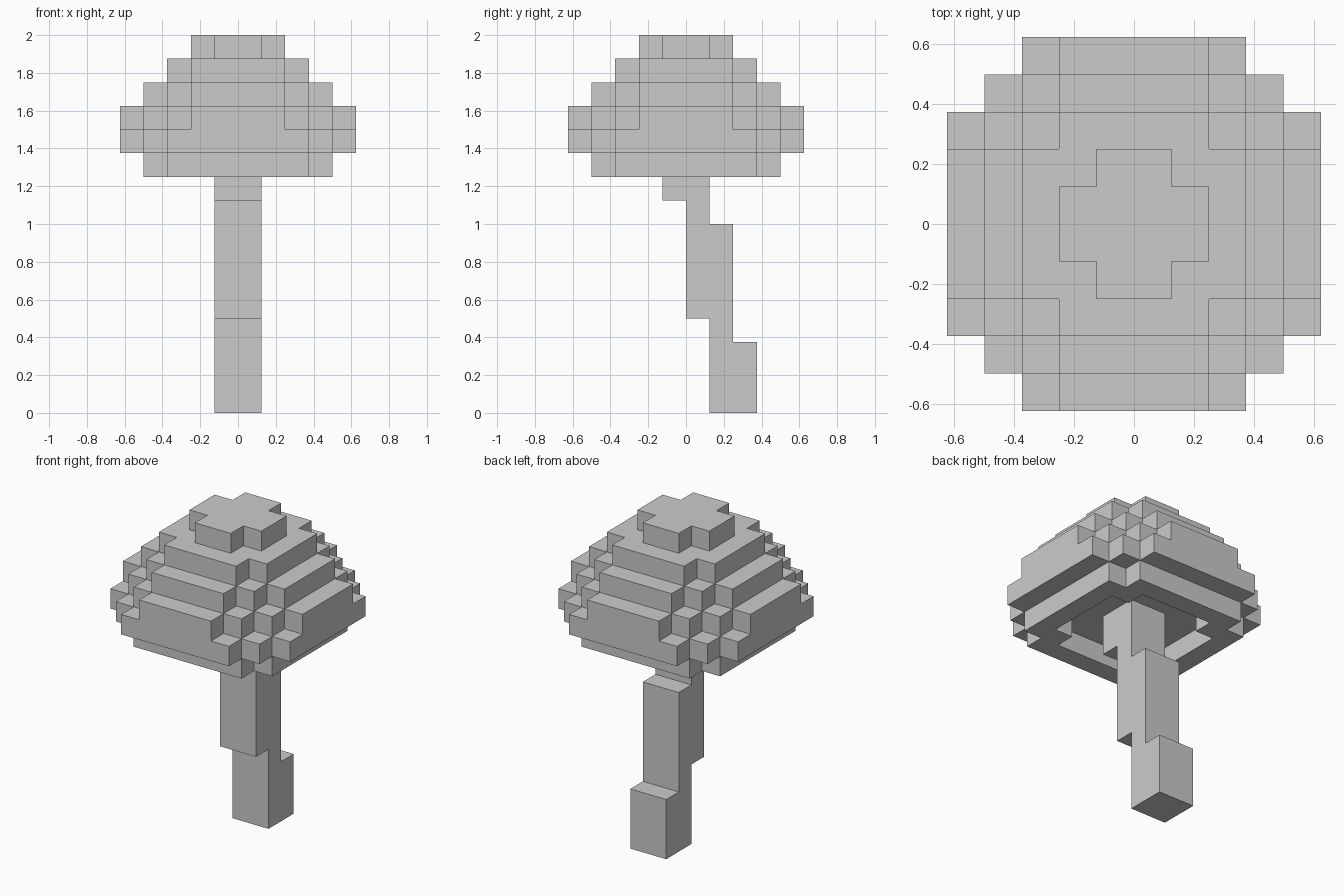
import bpy
import bmesh
from mathutils import Vector

if "Cube" in bpy.data.objects:
    bpy.data.objects.remove(bpy.data.objects["Cube"])

U = 0.125  # voxel edge length


def stairs(z, steps):
    """Cells of one layer: union of centred rectangles (half x, half y)."""
    return {(x, y, z) for a, b in steps
            for x in range(-a, a) for y in range(-b, b)}


def block(x0, x1, y0, y1, z0, z1):
    return {(x, y, z) for x in range(x0, x1)
            for y in range(y0, y1) for z in range(z0, z1)}


def build(name, cells, solid):
    """Mesh only the faces of the cells not covered by a solid neighbour."""
    bm = bmesh.new()
    verts = {}

    def vert(p):
        key = tuple(round(c) for c in p)
        if key not in verts:
            verts[key] = bm.verts.new(Vector(key) * U)
        return verts[key]

    for cell in sorted(cells):
        for axis in range(3):
            for side in (0, 1):
                near = list(cell)
                near[axis] += 2 * side - 1
                if tuple(near) in solid:
                    continue
                i, j = (axis + 1) % 3, (axis + 2) % 3
                loop = []
                for du, dv in ((0, 0), (1, 0), (1, 1), (0, 1)):
                    p = list(cell)
                    p[axis] += side
                    p[i] += du
                    p[j] += dv
                    loop.append(vert(p))
                bm.faces.new(loop if side else loop[::-1])
    mesh = bpy.data.meshes.new(name)
    bm.to_mesh(mesh)
    bm.free()
    obj = bpy.data.objects.new(name, mesh)
    bpy.context.collection.objects.link(obj)
    return obj


# Mushroom cap: stepped layers from the hollow rim up to the crown
cap = stairs(10, [(4, 3), (3, 4)]) - stairs(10, [(3, 2), (2, 3)])
cap |= stairs(11, [(5, 3), (4, 4), (3, 5)])
cap |= stairs(12, [(5, 2), (4, 3), (3, 4), (2, 5)])
cap |= stairs(13, [(4, 2), (3, 3), (2, 4)])
cap |= stairs(14, [(3, 2), (2, 3)])
cap |= stairs(15, [(2, 1), (1, 2)])

# Crooked stem: sections stepping forward as they rise
stem = set()
for y0, y1, z0, z1 in ((1, 3, 0, 3), (1, 2, 3, 4), (0, 2, 4, 8),
                       (0, 1, 8, 9), (-1, 1, 9, 11)):
    stem |= block(-1, 1, y0, y1, z0, z1)

build("mushroom_cap", cap, cap | stem)
build("mushroom_stem", stem - cap, cap | stem)
